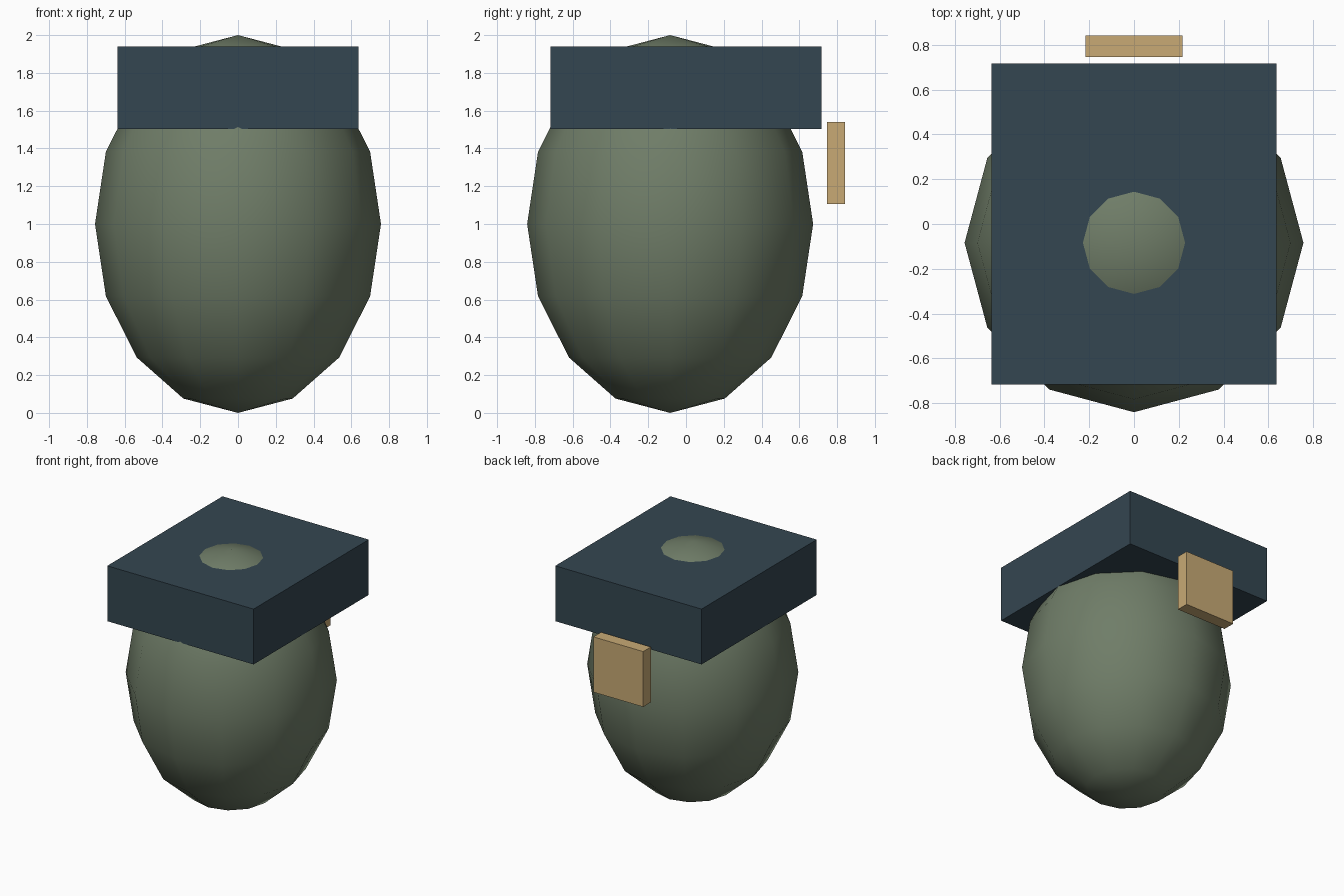
import bpy

if "Cube" in bpy.data.objects:
    bpy.data.objects.remove(bpy.data.objects["Cube"])


def paint(obj, name, rgb):
    mat = bpy.data.materials.new(name)
    mat.diffuse_color = (*rgb, 1.0)
    mat.use_nodes = True
    mat.node_tree.nodes["Principled BSDF"].inputs["Base Color"].default_value = mat.diffuse_color
    obj.data.materials.append(mat)


def box(name, center, size, mat_name, rgb):
    bpy.ops.mesh.primitive_cube_add(size=1, location=center)
    obj = bpy.context.object
    obj.name = name
    obj.scale = size
    bpy.ops.object.transform_apply(location=False, rotation=False, scale=True)
    paint(obj, mat_name, rgb)
    return obj


# Egg-shaped body: 12-sided, 8-ring stretched sphere
bpy.ops.mesh.primitive_uv_sphere_add(segments=12, ring_count=8, radius=1,
                                     location=(0, -0.084, 1.0))
body = bpy.context.object
body.name = "body"
body.scale = (0.757, 0.757, 1.0)
bpy.ops.object.transform_apply(location=False, rotation=False, scale=True)
bpy.ops.object.shade_smooth()
paint(body, "sage_green", (0.16, 0.205, 0.138))

# Slab around the top of the body
box("top_band", (0, 0, 1.722), (1.275, 1.434, 0.436),
    "slate_blue", (0.034, 0.061, 0.082))

# Small plate floating behind the body
box("back_plate", (0, 0.795, 1.323), (0.434, 0.096, 0.436),
    "tan", (0.578, 0.402, 0.178))
